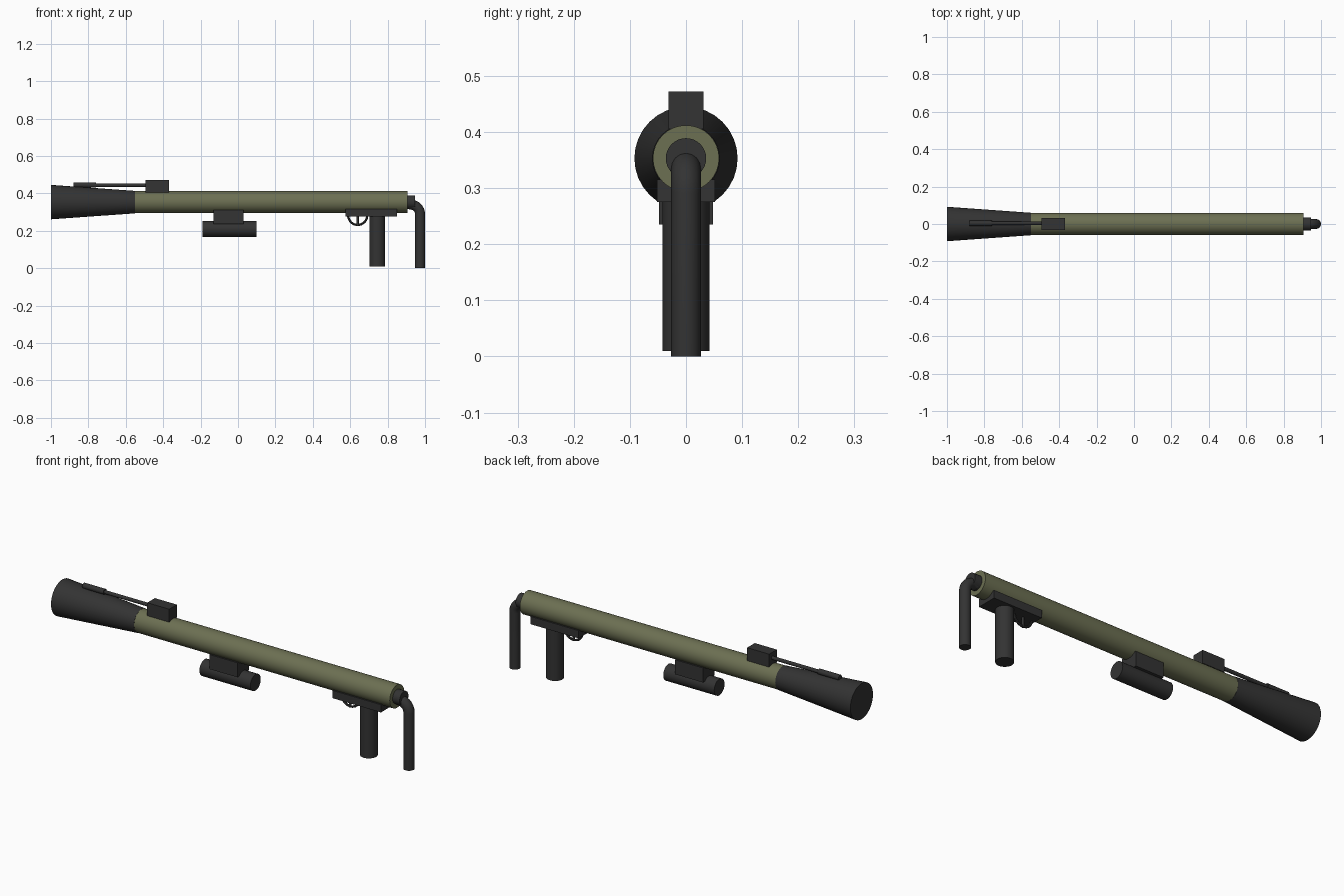
import bpy
import math
from mathutils import Vector

cube = bpy.data.objects.get("Cube")
if cube:
    bpy.data.objects.remove(cube, do_unlink=True)


def material(name, rgb):
    mat = bpy.data.materials.new(name)
    mat.use_nodes = True
    colour = (*rgb, 1.0)
    mat.diffuse_color = colour
    mat.node_tree.nodes["Principled BSDF"].inputs["Base Color"].default_value = colour
    return mat


olive = material("olive green", (0.15, 0.16, 0.085))
dark = material("dark grey", (0.033, 0.033, 0.033))


def finish(obj, name, mat, smooth=True):
    obj.name = name
    obj.data.materials.append(mat)
    if smooth:
        bpy.ops.object.shade_smooth_by_angle(angle=math.radians(35))
    return obj


def rod(name, mat, start, end, r1, r2=None, sides=32):
    """Capped cylinder or cone between two points."""
    a, b = Vector(start), Vector(end)
    bpy.ops.mesh.primitive_cone_add(
        vertices=sides, radius1=r1, radius2=r1 if r2 is None else r2,
        depth=(b - a).length, location=(a + b) / 2,
        rotation=(b - a).to_track_quat('Z', 'Y').to_euler())
    return finish(bpy.context.object, name, mat)


def box(name, mat, low, high):
    a, b = Vector(low), Vector(high)
    bpy.ops.mesh.primitive_cube_add(size=1, location=(a + b) / 2)
    obj = bpy.context.object
    obj.scale = b - a
    return finish(obj, name, mat, smooth=False)


AXIS = 0.353

# Barrel and flared end
rod("barrel", olive, (-0.56, 0, AXIS), (0.905, 0, AXIS), 0.059)
rod("flared_end", dark, (-1, 0, AXIS), (-0.55, 0, AXIS), 0.092, 0.06)

# Sight box with its thin rod and thicker tip
box("sight_box", dark, (-0.495, -0.031, 0.405), (-0.37, 0.031, 0.472))
rod("sight_rod", dark, (-0.8, 0.004, 0.443), (-0.49, 0.004, 0.443), 0.009, sides=16)
rod("sight_tip", dark, (-0.88, 0.004, 0.444), (-0.76, 0.004, 0.444), 0.014, sides=16)

# Under-barrel cylinder on its mount
box("lower_mount", dark, (-0.13, -0.048, 0.235), (0.03, 0.048, 0.31))
rod("lower_cylinder", dark, (-0.19, 0, 0.209), (0.1, 0, 0.209), 0.042)

# Grip, plate, trigger and guard
box("grip_plate", dark, (0.575, -0.052, 0.275), (0.85, 0.052, 0.315))
rod("grip", dark, (0.745, 0, 0.01), (0.745, 0, 0.29), 0.042)
rod("trigger", dark, (0.64, 0, 0.226), (0.64, 0, 0.28), 0.006, sides=12)
bpy.ops.mesh.primitive_torus_add(
    major_segments=32, minor_segments=8, major_radius=0.051, minor_radius=0.006,
    location=(0.64, 0, 0.282), rotation=(math.pi / 2, 0, 0))
finish(bpy.context.object, "trigger_guard", dark)

# End collar and bent pipe
rod("pipe_collar", dark, (0.9, 0, AXIS), (0.945, 0, AXIS), 0.036)
curve = bpy.data.curves.new("bent_pipe", 'CURVE')
curve.dimensions = '3D'
curve.bevel_depth = 0.0265
curve.bevel_resolution = 6
curve.use_fill_caps = True
path = [(0.915, 0.339)]
BEND = 0.05
for i in range(9):
    t = math.radians(90 - i * 90 / 8)
    path.append((0.9235 + BEND * math.cos(t), 0.289 + BEND * math.sin(t)))
path.append((0.9735, 0))
spline = curve.splines.new('POLY')
spline.points.add(len(path) - 1)
for point, (x, z) in zip(spline.points, path):
    point.co = (x, 0, z, 1)
pipe = bpy.data.objects.new("bent_pipe", curve)
bpy.context.collection.objects.link(pipe)
curve.materials.append(dark)
bpy.ops.object.select_all(action='DESELECT')
pipe.select_set(True)
bpy.context.view_layer.objects.active = pipe
bpy.ops.object.convert(target='MESH')
bpy.ops.object.shade_smooth_by_angle(angle=math.radians(35))
